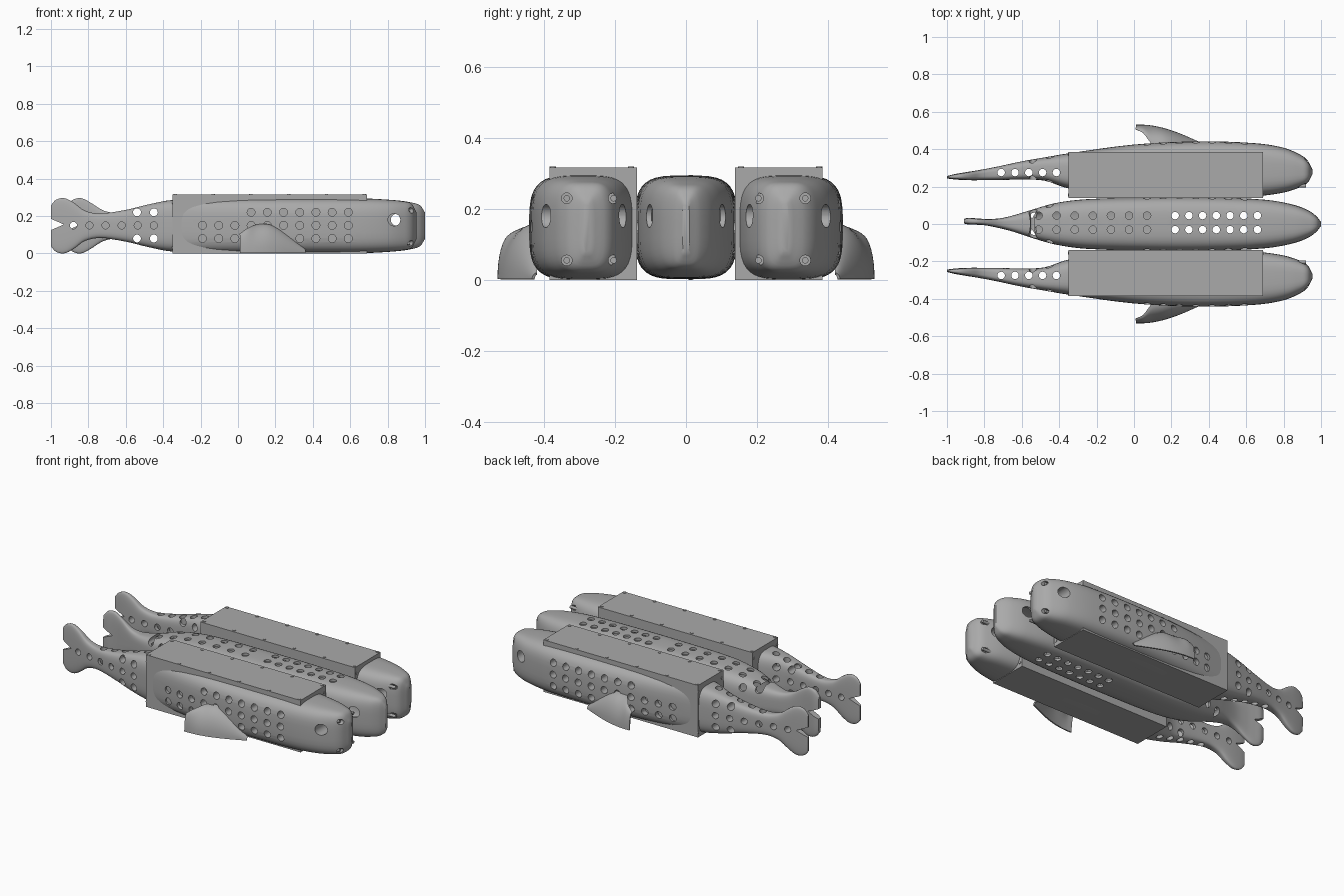
import bpy, bmesh, math
from mathutils import Matrix, Vector

cube = bpy.data.objects.get("Cube")
if cube:
    bpy.data.objects.remove(cube, do_unlink=True)

grey = bpy.data.materials.new("hull grey")
grey.use_nodes = True
grey.diffuse_color = (0.4, 0.4, 0.4, 1)
grey.node_tree.nodes["Principled BSDF"].inputs["Base Color"].default_value = (0.4, 0.4, 0.4, 1)

MID = 0.148


def make(name, bm):
    bmesh.ops.recalc_face_normals(bm, faces=bm.faces)
    mesh = bpy.data.meshes.new(name)
    bm.to_mesh(mesh)
    bm.free()
    mesh.materials.append(grey)
    obj = bpy.data.objects.new(name, mesh)
    bpy.context.collection.objects.link(obj)
    return obj


def select(obj):
    bpy.ops.object.select_all(action='DESELECT')
    obj.select_set(True)
    bpy.context.view_layer.objects.active = obj


def smooth(obj):
    select(obj)
    bpy.ops.object.shade_smooth_by_angle(angle=math.radians(35))


def cut(obj, cutter):
    select(obj)
    mod = obj.modifiers.new("cut", 'BOOLEAN')
    mod.operation = 'DIFFERENCE'
    mod.solver = 'EXACT'
    mod.use_self = True
    mod.object = cutter
    bpy.ops.object.modifier_apply(modifier=mod.name)
    bpy.data.objects.remove(cutter, do_unlink=True)


def resample(rows, steps=4):
    """Smooth curve through the station rows."""
    pts = [Vector(r) for r in rows]
    out = []
    for i in range(len(pts) - 1):
        a, b, c, d = pts[max(i - 1, 0)], pts[i], pts[i + 1], pts[min(i + 2, len(pts) - 1)]
        # tangents allow for uneven station spacing
        h = c.x - b.x
        m1 = (c - a) / (c.x - a.x) * h
        m2 = (d - b) / (d.x - b.x) * h
        for k in range(steps):
            t = k / steps
            out.append(b * (2*t**3 - 3*t**2 + 1) + m1 * (t**3 - 2*t**2 + t)
                       + c * (3*t**2 - 2*t**3) + m2 * (t**3 - t**2))
    return out + [pts[-1]]


def loft(name, rows, side=1, inset=0.0, n=40):
    """Rounded-square sections: x, inner y, outer y, half height."""
    bm = bmesh.new()
    rings = []
    for x, y0, y1, hz in resample(rows):
        hw, cy = max((y1 - y0) / 2 - inset, 0.004), (y0 + y1) / 2
        hz = max(hz - inset, 0.004)
        ring = []
        for k in range(n):
            a = math.tau * (k + 0.5) / n
            c, s = math.cos(a), math.sin(a)
            px = math.copysign(abs(c) ** 0.55, c)
            pz = math.copysign(abs(s) ** 0.55, s)
            ring.append(bm.verts.new((x, side * (cy + hw * px), MID + hz * pz)))
        rings.append(ring)
    for r, q in zip(rings, rings[1:]):
        for k in range(n):
            bm.faces.new((r[k], r[(k + 1) % n], q[(k + 1) % n], q[k]))
    bm.faces.new(rings[0])
    bm.faces.new(rings[-1])
    return make(name, bm)


def rod(bm, pos, axis, r, depth, seg=20, stretch=1):
    turn = {'X': Matrix.Rotation(math.pi / 2, 4, 'Y'),
            'Y': Matrix.Rotation(math.pi / 2, 4, 'X'), 'Z': Matrix()}[axis]
    bmesh.ops.create_cone(bm, cap_ends=True, segments=seg, radius1=r, radius2=r, depth=depth,
                          matrix=Matrix.Translation(pos) @ Matrix.Diagonal((stretch, 1, 1, 1)) @ turn)


def spaced(start, end, count):
    return [start + (end - start) * i / (count - 1) for i in range(count)]


# Hull stations, from tail fin to nose
side_rows = [(-1, .244, .256, .11), (-.975, .24, .263, .138), (-.93, .236, .272, .148),
             (-.88, .234, .28, .125), (-.82, .234, .29, .082), (-.74, .235, .305, .066),
             (-.6, .237, .335, .085), (-.48, .232, .356, .114), (-.35, .19, .378, .138),
             (0, .145, .425, .148), (.35, .14, .442, .148), (.65, .148, .432, .147),
             (.8, .168, .408, .14), (.89, .197, .37, .13), (.93, .222, .338, .116),
             (.955, .268, .29, .07)]
mid_rows = [(-.91, .003, .027, .11), (-.885, -.003, .033, .138), (-.84, -.004, .03, .148),
            (-.79, -.008, .027, .125), (-.72, -.022, .03, .082), (-.65, -.04, .045, .07),
            (-.55, -.073, .075, .088), (-.42, -.11, .112, .122), (-.25, -.133, .133, .142),
            (.1, -.143, .143, .146), (.4, -.143, .143, .146), (.7, -.13, .13, .144),
            (.85, -.104, .104, .136), (.93, -.074, .074, .124), (.975, -.042, .042, .108),
            (1, -.01, .01, .07)]


def side_holes(bm, y, reach):
    rows = {.22: spaced(-.54, -.45, 2) + spaced(.07, .59, 7),
            .15: spaced(-.19, .59, 10),
            .08: spaced(-.54, -.45, 2) + spaced(-.19, .59, 10)}
    for z, xs in rows.items():
        for x in xs:
            rod(bm, (x, y, z), 'Y', .021, reach)


def face_bolts(bm, x, cy, r):
    for y in (cy - .066, cy + .066):
        for z in (.055, .23):
            rod(bm, (x, y, z), 'X', r, .06, 16)


def side_craft(side, label):
    hull = loft(label + "_hull", side_rows, side)
    bm = bmesh.new()
    side_holes(bm, side * .29, .5)
    for x in spaced(-.88, -.45, 6):
        rod(bm, (x, side * .27, .15), 'Y', .019, .3)
    for x in spaced(-.71, -.415, 5):
        rod(bm, (x, side * .275, MID), 'Z', .02, .4)
    rod(bm, (.835, side * .28, .18), 'Y', .033, .5)
    face_bolts(bm, .915, side * .27, .015)
    rod(bm, (-1, side * .25, .155), 'Y', .03, .2, 4, 2.3)
    cut(hull, make("hole_cutter", bm))
    smooth(hull)

    # Nose bolts
    bm = bmesh.new()
    face_bolts(bm, .89, side * .27, .009)
    smooth(make(label + "_nose_bolts", bm))

    # Cargo box with lid and end screws
    bm = bmesh.new()
    bmesh.ops.create_cube(bm, size=1, matrix=Matrix.Translation((.17, side * .2615, .158))
                          @ Matrix.Diagonal((1.04, .247, .316, 1)))
    make(label + "_cargo_box", bm)
    bm = bmesh.new()
    for y in (.155, .375):
        for x in spaced(-.335, .675, 6):
            rod(bm, (x, side * y, .316), 'Z', .009, .006, 12)
        for z in (.03, .275):
            for x in (-.35, .69):
                rod(bm, (x, side * y, z), 'X', .008, .006, 12)
    smooth(make(label + "_box_screws", bm))

    # Swept pectoral fin: x, root y, root z, lower edge y
    bm = bmesh.new()
    grid = []
    for x, y, z, low in resample([(.01, .505, .1, .527), (.05, .485, .128, .527), (.1, .425, .15, .522),
                                  (.17, .42, .15, .506), (.25, .42, .105, .478), (.36, .42, .015, .43)]):
        line = []
        for k in range(9):
            a = k / 8 * math.pi / 2
            line.append(bm.verts.new((x, side * (y + (low - y) * math.sin(a)), z * math.cos(a) + .002)))
        grid.append(line)
    for r, q in zip(grid, grid[1:]):
        for k in range(8):
            bm.faces.new((r[k], r[k + 1], q[k + 1], q[k]))
    fin = make(label + "_pectoral_fin", bm)
    select(fin)
    mod = fin.modifiers.new("thickness", 'SOLIDIFY')
    mod.thickness = .008
    mod.offset = 0
    bpy.ops.object.modifier_apply(modifier=mod.name)
    smooth(fin)


side_craft(1, "left")
side_craft(-1, "right")

# Hollow centre hull with deck holes, side holes and eyes
hull = loft("centre_hull", mid_rows)
cut(hull, loft("cavity_cutter", [r for r in mid_rows if -.6 < r[0] < .95], inset=.014))
bm = bmesh.new()
side_holes(bm, 0, .5)
for y in (-.03, .045):
    for x in spaced(-.51, .07, 7):
        rod(bm, (x, y, .25), 'Z', .02, .2)
    for x in spaced(.22, .66, 7):
        rod(bm, (x, y, MID), 'Z', .02, .4)
rod(bm, (.85, 0, .18), 'Y', .033, .5)
rod(bm, (-.91, .015, .155), 'Y', .03, .2, 4, 2.3)
cut(hull, make("hole_cutter", bm))
smooth(hull)
